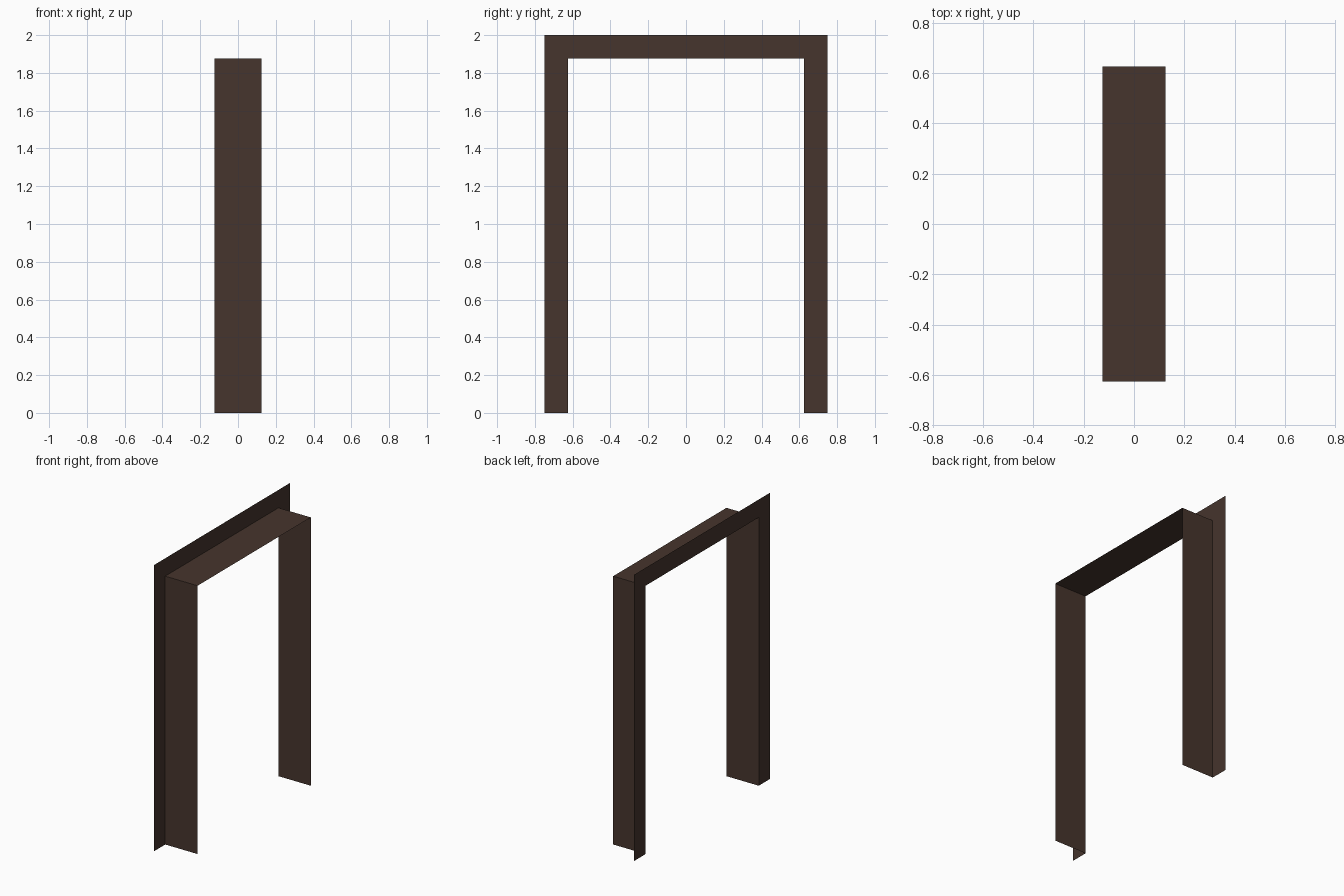
import bpy
import bmesh

if "Cube" in bpy.data.objects:
    bpy.data.objects.remove(bpy.data.objects["Cube"])

IN_Y, IN_Z = 0.625, 1.875    # opening half-width and height
TRIM = 0.125                 # width of the facing trim
HALF_D = 0.125               # half depth of the lining

wood = bpy.data.materials.new("dark_brown_wood")
wood.diffuse_color = (0.061, 0.035, 0.026, 1.0)
wood.use_nodes = True
wood.node_tree.nodes["Principled BSDF"].inputs["Base Color"].default_value = wood.diffuse_color


def arch(half_w, height):
    """Door-shaped open profile in (y, z), foot to foot."""
    return [(-half_w, 0), (-half_w, height), (half_w, height), (half_w, 0)]


def sheet(name, x_a, profile_a, x_b, profile_b):
    """Thin sheet bridging two open profiles."""
    bm = bmesh.new()
    a = [bm.verts.new((x_a, y, z)) for y, z in profile_a]
    b = [bm.verts.new((x_b, y, z)) for y, z in profile_b]
    for i in range(len(a) - 1):
        bm.faces.new((a[i], a[i + 1], b[i + 1], b[i]))
    mesh = bpy.data.meshes.new(name)
    bm.to_mesh(mesh)
    bm.free()
    mesh.materials.append(wood)
    obj = bpy.data.objects.new(name, mesh)
    bpy.context.collection.objects.link(obj)
    return obj


inner = arch(IN_Y, IN_Z)
outer = arch(IN_Y + TRIM, IN_Z + TRIM)

# Lining through the wall opening: two jambs and the head
sheet("door_lining", -HALF_D, inner, HALF_D, inner)

# Flat facing trim around the opening, on the left side only
sheet("facing_trim", -HALF_D, inner, -HALF_D, outer)
